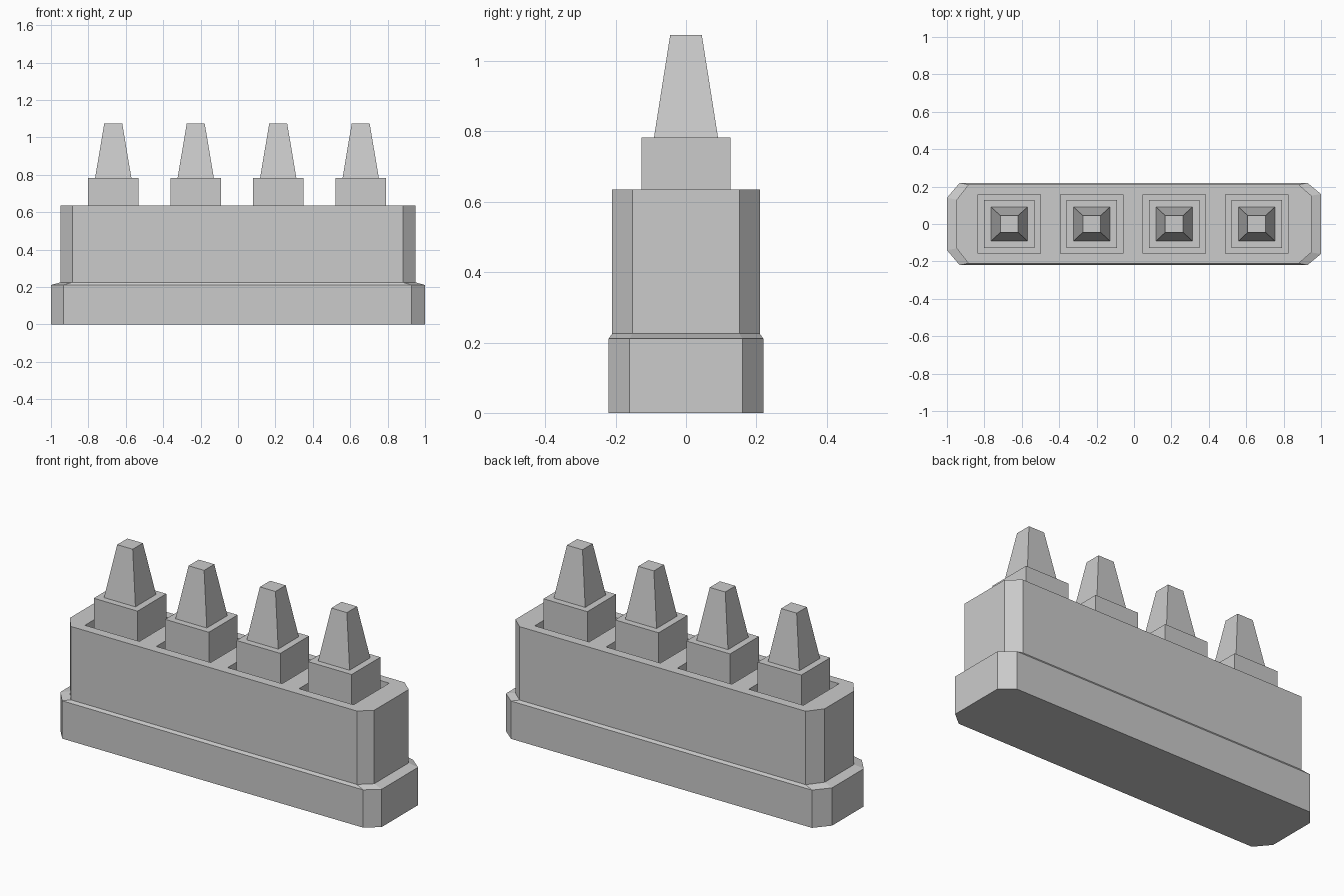
import bpy
import bmesh

if "Cube" in bpy.data.objects:
    bpy.data.objects.remove(bpy.data.objects["Cube"])

grey = bpy.data.materials.new("light grey")
grey.diffuse_color = (0.6, 0.6, 0.6, 1.0)
grey.use_nodes = True
grey.node_tree.nodes["Principled BSDF"].inputs["Base Color"].default_value = grey.diffuse_color


def loft(name, rings):
    """Closed flat-faced solid through rings of equal point count."""
    bm = bmesh.new()
    loops = [[bm.verts.new(p) for p in ring] for ring in rings]
    n = len(loops[0])
    for low, high in zip(loops, loops[1:]):
        for i in range(n):
            j = (i + 1) % n
            bm.faces.new((low[i], low[j], high[j], high[i]))
    bm.faces.new(loops[0][::-1])
    bm.faces.new(loops[-1])
    bmesh.ops.recalc_face_normals(bm, faces=bm.faces)
    mesh = bpy.data.meshes.new(name)
    bm.to_mesh(mesh)
    bm.free()
    mesh.materials.append(grey)
    obj = bpy.data.objects.new(name, mesh)
    bpy.context.collection.objects.link(obj)
    return obj


def chamfered(x, y, left, right, z):
    """Rectangle with cut corners; left and right are (x cut, y cut)."""
    (lx, ly), (rx, ry) = left, right
    half = [(x, y - ry), (x - rx, y), (-x + lx, y), (-x, y - ly)]
    return [(a, b, z) for a, b in half] + [(a, -b, z) for a, b in half[::-1]]


def rect(cx, x, y, z):
    return [(cx - x, -y, z), (cx + x, -y, z), (cx + x, y, z), (cx - x, y, z)]


# Stepped housing: wide foot, narrow sloped ledge, tall upper body
foot = (1.0, 0.22, (0.068, 0.08), (0.073, 0.06))
upper = (0.948, 0.21, (0.062, 0.08), (0.067, 0.058))
housing = loft("housing", [
    chamfered(*foot, 0.0),
    chamfered(*foot, 0.211),
    chamfered(*upper, 0.225),
    chamfered(*upper, 0.635),
])

FLOOR = 0.535
for i in range(4):
    cx = -0.667 + 0.441 * i

    # Square socket sunk into the top of the housing
    cutter = loft("socket_cutter", [rect(cx, 0.168, 0.158, FLOOR),
                                    rect(cx, 0.168, 0.158, 0.75)])
    cutter.hide_render = True
    cut = housing.modifiers.new("socket", 'BOOLEAN')
    cut.operation = 'DIFFERENCE'
    cut.solver = 'EXACT'
    cut.object = cutter
    bpy.context.view_layer.objects.active = housing
    bpy.ops.object.modifier_apply(modifier=cut.name)
    bpy.data.objects.remove(cutter)

    # Square post with a tapered prong standing on it
    loft("post_prong", [
        rect(cx, 0.135, 0.127, FLOOR),
        rect(cx, 0.135, 0.127, 0.783),
        rect(cx, 0.097, 0.091, 0.783),
        rect(cx, 0.048, 0.045, 1.074),
    ])
